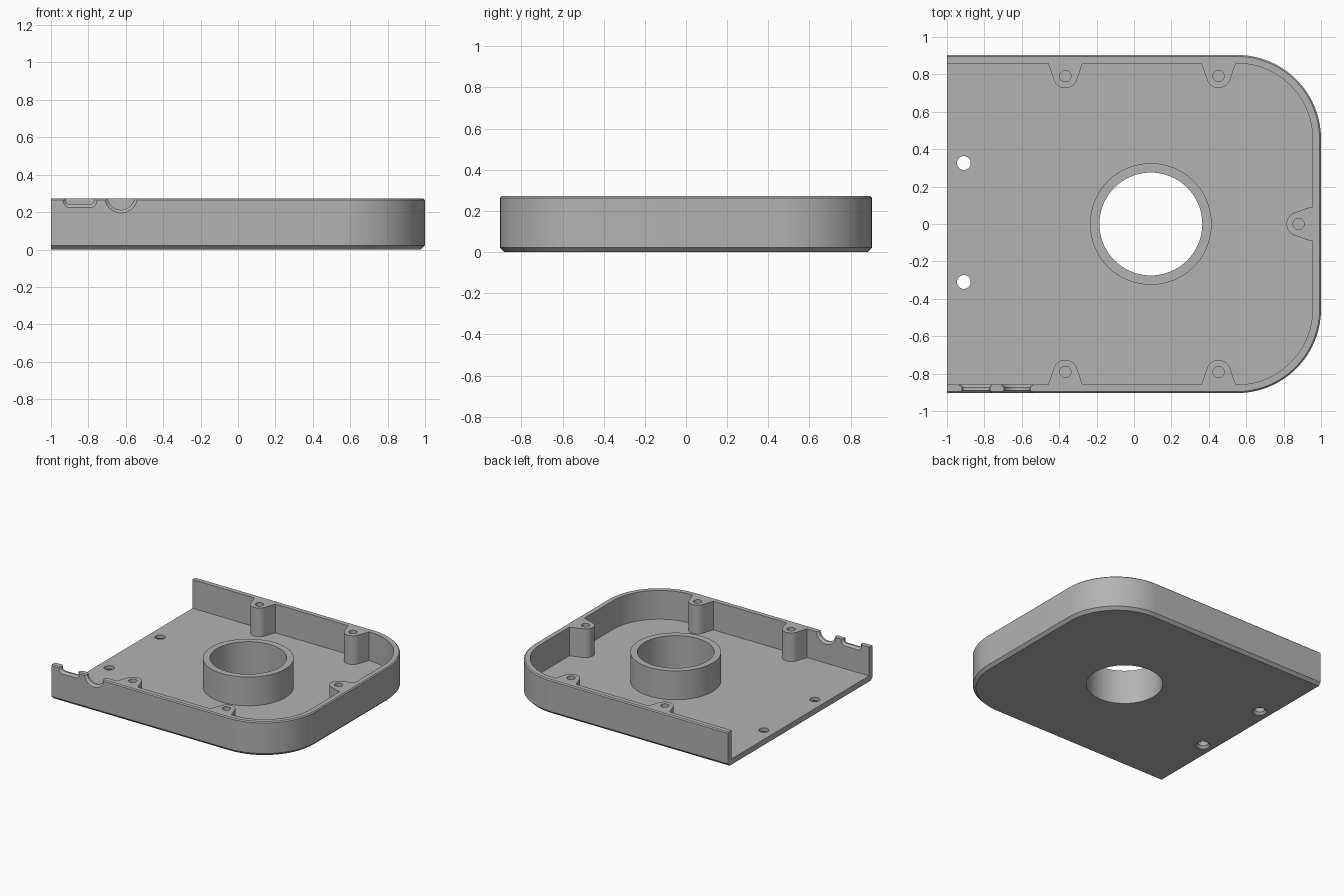
import bpy, bmesh
from math import sin, cos, pi, radians
from mathutils import Matrix

if "Cube" in bpy.data.objects:
    bpy.data.objects.remove(bpy.data.objects["Cube"])

LEN, HALF, TOP, WALL, FLOOR, RAD = 1.0, 0.904, 0.272, 0.045, 0.045, 0.45

grey = bpy.data.materials.new("plain grey")
grey.use_nodes = True
grey.diffuse_color = (0.45, 0.45, 0.45, 1)
grey.node_tree.nodes["Principled BSDF"].inputs["Base Color"].default_value = (0.45, 0.45, 0.45, 1)


def loft(name, loops):
    """Closed solid skinned through equally sized point loops."""
    bm = bmesh.new()
    rings = [[bm.verts.new(p) for p in loop] for loop in loops]
    n = len(rings[0])
    for a, b in zip(rings, rings[1:]):
        for i in range(n):
            j = (i + 1) % n
            bm.faces.new((a[i], a[j], b[j], b[i]))
    bm.faces.new(rings[0])
    bm.faces.new(rings[-1])
    bmesh.ops.recalc_face_normals(bm, faces=bm.faces)
    mesh = bpy.data.meshes.new(name)
    bm.to_mesh(mesh)
    bm.free()
    obj = bpy.data.objects.new(name, mesh)
    mesh.materials.append(grey)
    bpy.context.collection.objects.link(obj)
    return obj


def arc(cx, cy, r, start, end, n):
    return [(cx + r * cos(radians(start + (end - start) * i / n)),
             cy + r * sin(radians(start + (end - start) * i / n))) for i in range(n + 1)]


def outline(inset, z, back=-LEN):
    """Square at the open end, rounded at the other."""
    r, c = RAD - inset, HALF - RAD
    pts = [(back, -HALF + inset)] + arc(LEN - RAD, -c, r, -90, 0, 28)
    pts += arc(LEN - RAD, c, r, 0, 90, 28) + [(back, HALF - inset)]
    return [(x, y, z) for x, y in pts]


def turned(name, x, y, profile, n=64):
    """Round solid from (radius, z) pairs."""
    return loft(name, [[(x + r * cos(2 * pi * i / n), y + r * sin(2 * pi * i / n), z)
                        for i in range(n)] for r, z in profile])


def cut(target, cutter):
    mod = target.modifiers.new("cut", "BOOLEAN")
    mod.operation, mod.solver, mod.object = "DIFFERENCE", "EXACT", cutter
    bpy.context.view_layer.objects.active = target
    bpy.ops.object.modifier_apply(modifier=mod.name)
    bpy.data.objects.remove(cutter)


# Outer body with bottom chamfer and softened rim
tray = loft("tray", [outline(0.022, 0), outline(0, 0.022),
                     outline(0, TOP - 0.008), outline(0.008, TOP)])

# Cavity, leaving the screw posts and centre collar standing
cavity = loft("cavity", [outline(WALL, FLOOR, -1.2), outline(WALL, 0.5, -1.2)])
posts = [(x, s * 0.791, s * 90) for x in (-0.367, 0.452) for s in (1, -1)] + [(0.88, 0, 0)]
for x, y, angle in posts:
    shape = [(0.095, -0.092), (0.068, -0.092)] + arc(0, 0, 0.065, -105, -255, 24)
    shape += [(0.068, 0.092), (0.095, 0.092)]
    post = loft("post", [[(u, v, z) for u, v in shape] for z in (-0.1, 0.6)])
    post.data.transform(Matrix.Translation((x, y, 0)) @ Matrix.Rotation(radians(angle), 4, "Z"))
    cut(cavity, post)
cut(cavity, turned("collar", 0.09, 0, [(0.325, -0.1), (0.325, 0.6)], 96))
cut(tray, cavity)

# Centre bore, blind post holes and countersunk floor holes
cut(tray, turned("bore", 0.09, 0, [(0.275, -0.1), (0.275, 0.6)], 96))
for x, y, _ in posts:
    cut(tray, turned("post_hole", x, y, [(0.03, 0.07), (0.03, 0.6)], 32))
for y in (0.326, -0.31):
    cut(tray, turned("floor_hole", -0.91, y,
                     [(0.053, -0.1), (0.053, 0), (0.037, 0.018), (0.037, 0.2)], 40))


# Cable notches in the front wall, narrowest at mid thickness
def notch(name, x, w, bottom, r):
    loops = []
    for y, d in ((-0.95, 0), (-HALF, 0), (-0.889, 0.016), (-0.874, 0.016),
                 (WALL - HALF, 0), (-0.84, 0)):
        h, b, q = w - d, bottom + d, r - d
        pts = [(x - h, 0.5)] + arc(x - h + q, b + q, q, 180, 270, 14)
        pts += arc(x + h - q, b + q, q, 270, 360, 14) + [(x + h, 0.5)]
        loops.append([(u, y, z) for u, z in pts])
    return loft(name, loops)


cut(tray, notch("flat_notch", -0.845, 0.09, 0.225, 0.035))
cut(tray, notch("round_notch", -0.625, 0.088, 0.196, 0.0879))

bpy.ops.object.select_all(action="DESELECT")
tray.select_set(True)
bpy.context.view_layer.objects.active = tray
bpy.ops.object.shade_smooth_by_angle(angle=radians(25))
